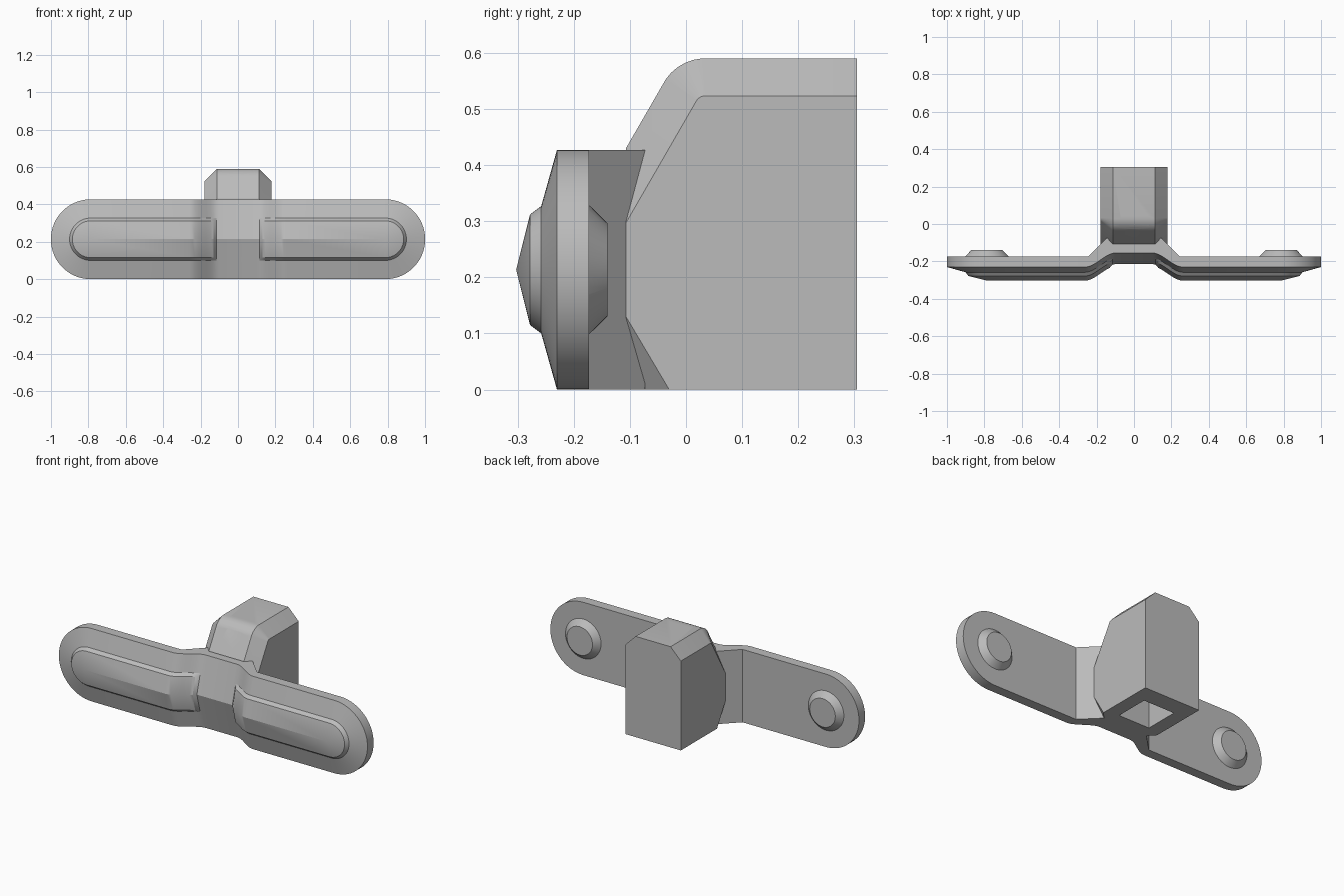
import bpy, bmesh, math
from mathutils import Vector

if "Cube" in bpy.data.objects:
    bpy.data.objects.remove(bpy.data.objects["Cube"])

# Single plain grey
grey = bpy.data.materials.new("plain_grey")
grey.use_nodes = True
GREY = (0.5, 0.5, 0.5, 1)
grey.diffuse_color = GREY
grey.node_tree.nodes["Principled BSDF"].inputs["Base Color"].default_value = GREY

R, CX = 0.2135, 0.787      # plate end radius, end centre
BORE_Z = 0.52


def finish(bm, name):
    bmesh.ops.recalc_face_normals(bm, faces=bm.faces)
    mesh = bpy.data.meshes.new(name)
    bm.to_mesh(mesh)
    bm.free()
    ob = bpy.data.objects.new(name, mesh)
    bpy.context.collection.objects.link(ob)
    mesh.materials.append(grey)
    return ob


def cone_y(name, x, z, y0, y1, r0, r1):
    """Round cone or cylinder running along y."""
    bm = bmesh.new()
    bmesh.ops.create_cone(bm, cap_ends=True, segments=48, radius1=r0, radius2=r1, depth=1)
    for v in bm.verts:
        a, b, t = v.co
        v.co = (x + a, y0 + (t + 0.5) * (y1 - y0), z + b)
    return finish(bm, name)


def combine(target, tool, operation):
    """Apply a boolean and discard the helper."""
    tool.hide_render = True
    mod = target.modifiers.new("bool", "BOOLEAN")
    mod.operation, mod.object, mod.solver = operation, tool, "EXACT"
    bpy.context.view_layer.objects.active = target
    bpy.ops.object.modifier_apply(modifier=mod.name)
    bpy.data.objects.remove(tool)


def smooth(ob, angle=25):
    bpy.ops.object.select_all(action="DESELECT")
    ob.select_set(True)
    bpy.context.view_layer.objects.active = ob
    bpy.ops.object.shade_smooth_by_angle(angle=math.radians(angle))


# Handle plate: a rounded bar with roof-shaped front, ribs and a stepped-back middle
def front_shift(x):
    t = min(max((0.26 - abs(x)) / 0.16, 0), 1)
    return 0.075 * t * t * (3 - 2 * t)


def back_y(x):
    return -0.173 + min(max(0.245 - abs(x), 0), 0.101)


def front_y(x, r):
    roof = -0.23 - 0.28 * (R - r)
    if abs(x) > 0.12 and r < 0.11:
        roof = -0.278 - 0.25 * (0.0985 - r)
    return roof + front_shift(x)


half = [0.26, 0.245, 0.23, 0.21, 0.19, 0.17, 0.145, 0.13, 0.115, 0.1]
stations = [(CX, math.radians(a)) for a in range(0, 91, 6)]
stations += [(x, math.pi / 2) for x in half] + [(-x, math.pi / 2) for x in reversed(half)]
stations += [(-CX, math.radians(a)) for a in range(90, 181, 6)]
rings = [R, 0.1135, 0.0985]

bm = bmesh.new()
columns = []
for cx, ang in stations:
    c, s = math.cos(ang), math.sin(ang)

    def point(r, side, y=None):
        x = cx + r * c
        return bm.verts.new((x, front_y(x, r) if y is None else y, R + side * r * s))

    col = [point(R, -1, back_y(cx))] + [point(r, -1) for r in rings]
    col += [point(0, 1)] + [point(r, 1) for r in reversed(rings)]
    col.append(point(R, 1, back_y(cx)))
    columns.append(col)
for a, b in zip(columns, columns[1:]):
    for i in range(len(a)):
        j = (i + 1) % len(a)
        bm.faces.new((a[i], a[j], b[j], b[i]))
bmesh.ops.remove_doubles(bm, verts=bm.verts, dist=1e-5)
plate = finish(bm, "handle_plate")

# Bosses on the back with blind holes
for x, hole in ((CX, 0.055), (-CX, 0.072)):
    combine(plate, cone_y("boss", x, R, -0.2, -0.14, 0.142, 0.083), "UNION")
    combine(plate, cone_y("boss_hole", x, R, -0.24, -0.1, hole, hole), "DIFFERENCE")
smooth(plate)

# Mounting block: a box trimmed by planes
bm = bmesh.new()
bmesh.ops.create_cube(bm, size=1)
for v in bm.verts:
    v.co = (v.co.x * 0.36, 0.099 + v.co.y * 0.412, 0.3 + v.co.z * 0.6)


def trim(co, normal):
    bmesh.ops.bisect_plane(bm, geom=bm.verts[:] + bm.edges[:] + bm.faces[:], dist=1e-6,
                           plane_co=co, plane_no=normal, clear_outer=True)
    open_edges = [e for e in bm.edges if e.is_boundary]
    if open_edges:
        bmesh.ops.holes_fill(bm, edges=open_edges, sides=0)


fillet = Vector((0, 0.035, 0.504))
for a in range(90, 151, 10):
    n = Vector((0, math.cos(math.radians(a)), math.sin(math.radians(a))))
    trim(fillet + n * 0.086, n)
    for side in (1, -1):
        trim(fillet + n * 0.0195 + Vector((side * 0.18, 0, 0)), n + Vector((side, 0, 0)))
low = Vector((0.18, -0.107, 0.13))
n = (Vector((0.18, -0.03, 0)) - low).cross(Vector((0.14, -0.072, 0)) - low)
n = n if n.x > 0 else -n
for side in (1, -1):
    trim(Vector((side * low.x, low.y, low.z)), Vector((side * n.x, n.y, n.z)))
block = finish(bm, "mounting_block")

# Through bore, counterbore and square pocket underneath
combine(block, cone_y("bore", 0, BORE_Z, -0.3, 0.5, 0.053, 0.053), "DIFFERENCE")
combine(block, cone_y("counterbore", 0, BORE_Z, -0.3, 0.045, 0.1, 0.1), "DIFFERENCE")
bm = bmesh.new()
bmesh.ops.create_cube(bm, size=0.2)
for v in bm.verts:
    v.co = (v.co.x, v.co.y + 0.1, 0.3 if v.co.z > 0 else -0.1)
combine(block, finish(bm, "pocket"), "DIFFERENCE")
smooth(block)
